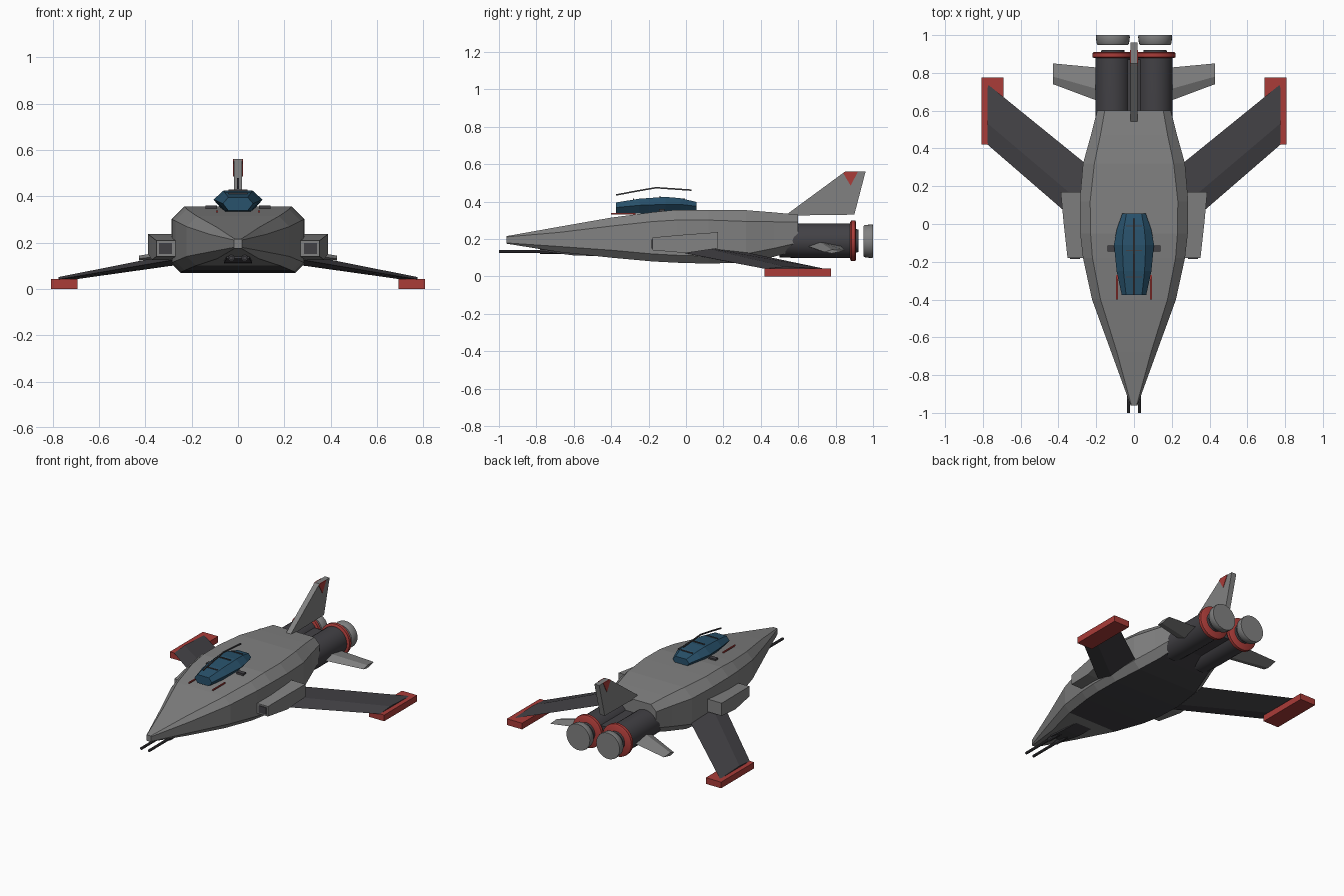
import bpy
import bmesh
import math
from mathutils import Vector

cube = bpy.data.objects.get("Cube")
if cube:
    bpy.data.objects.remove(cube, do_unlink=True)


def material(name, rgb):
    m = bpy.data.materials.new(name)
    m.use_nodes = True
    m.diffuse_color = (*rgb, 1)
    m.node_tree.nodes["Principled BSDF"].inputs["Base Color"].default_value = (*rgb, 1)
    return m


GREY = material("hull grey", (0.22, 0.22, 0.22))
DARK = material("dark grey", (0.055, 0.053, 0.06))
RED = material("red trim", (0.4, 0.045, 0.04))
BLUE = material("canopy blue", (0.022, 0.085, 0.15))


def loft(name, sections, mats, mirror=False, smooth=False, rule=None):
    """Skin a list of equal-length closed sections and cap both ends."""
    bm = bmesh.new()
    rings = [[bm.verts.new(p) for p in s] for s in sections]
    n = len(rings[0])
    for a, b in zip(rings, rings[1:]):
        for i in range(n):
            j = (i + 1) % n
            bm.faces.new((a[i], a[j], b[j], b[i]))
    bm.faces.new(rings[0])
    bm.faces.new(rings[-1])
    bmesh.ops.recalc_face_normals(bm, faces=bm.faces)
    if rule:
        for f in bm.faces:
            f.material_index = rule(f)
    me = bpy.data.meshes.new(name)
    bm.to_mesh(me)
    bm.free()
    for m in mats:
        me.materials.append(m)
    ob = bpy.data.objects.new(name, me)
    bpy.context.collection.objects.link(ob)
    if mirror:
        mod = ob.modifiers.new("mirror", "MIRROR")
        mod.use_clip = False
        mod.use_mirror_merge = False
    if smooth:
        bpy.ops.object.select_all(action="DESELECT")
        ob.select_set(True)
        bpy.context.view_layer.objects.active = ob
        bpy.ops.object.shade_smooth_by_angle(angle=math.radians(35))
    return ob


def rect(x0, x1, y, z0, z1):
    return [(x0, y, z0), (x1, y, z0), (x1, y, z1), (x0, y, z1)]


def box(name, x, y, z, mat, mirror=False):
    return loft(name, [rect(*x, yy, *z) for yy in y], [mat], mirror)


def lathe(name, x, z, profile, mat, sides=28):
    """Turn (y, radius) pairs about an axis along y, on both sides."""
    turn = [2 * math.pi * i / sides for i in range(sides)]
    return loft(name, [[(x + r * math.cos(t), y, z + r * math.sin(t)) for t in turn]
                       for y, r in profile], [mat], True, True)


def plate(name, outline, x0, x1, mat, mirror=False):
    """Slab with a (y, z) outline between two x positions."""
    return loft(name, [[(x, y, z) for y, z in outline] for x in (x0, x1)], [mat], mirror)


def octagon(y, w, zb, zt, cb, ct):
    half = [(w - cb, zb), (w, zb + cb), (w, zt - ct), (w - ct, zt)]
    return [(x, y, z) for x, z in half] + [(-x, y, z) for x, z in reversed(half)]


# Hull: chamfered sections from nose to tail, dark belly plate
hull = [(-0.96, 0.018, 0.175, 0.215, 0.004, 0.004),
        (-0.68, 0.12, 0.13, 0.265, 0.03, 0.03),
        (-0.4, 0.222, 0.1, 0.314, 0.04, 0.045),
        (-0.18, 0.27, 0.08, 0.343, 0.04, 0.05),
        (-0.05, 0.285, 0.073, 0.356, 0.04, 0.055),
        (0.12, 0.287, 0.068, 0.356, 0.04, 0.055),
        (0.32, 0.27, 0.075, 0.354, 0.045, 0.06),
        (0.47, 0.228, 0.105, 0.342, 0.045, 0.05),
        (0.6, 0.195, 0.14, 0.33, 0.04, 0.04)]
loft("hull", [octagon(*s) for s in hull], [GREY, DARK],
     rule=lambda f: int(f.normal.z < -0.9 and f.calc_center_median().y > -0.4))


# Canopy: faceted hexagonal pod
def hexagon(y, w, zb, zm, zt, inner):
    return [(inner, y, zb), (w, y, zm), (inner, y, zt),
            (-inner, y, zt), (-w, y, zm), (-inner, y, zb)]


canopy = [(-0.375, 0.065, 0.338, 0.368, 0.395, 0.042),
          (-0.25, 0.092, 0.335, 0.38, 0.415, 0.056),
          (-0.11, 0.106, 0.335, 0.385, 0.425, 0.062),
          (-0.03, 0.092, 0.34, 0.385, 0.418, 0.055),
          (0.055, 0.062, 0.345, 0.375, 0.398, 0.04)]
loft("canopy", [hexagon(*s) for s in canopy], [BLUE])

# Thin canopy ribs and the rail floating above
for k, (y, z) in enumerate([(-0.28, 0.411), (-0.14, 0.425), (-0.01, 0.415)]):
    box(f"canopy_rib_{k + 1}", (-0.042, 0.042), (y - 0.003, y + 0.003), (z - 0.004, z + 0.004), DARK)
rail = [(-0.375, 0.435), (-0.27, 0.455), (-0.16, 0.474), (0.03, 0.461)]
loft("canopy_rail", [rect(-0.004, 0.004, y, z - 0.004, z + 0.004) for y, z in rail], [DARK])
box("canopy_strut", (0.086, 0.094), (-0.4, -0.27), (0.33, 0.338), RED, True)
box("canopy_hinge", (0.09, 0.14), (-0.145, -0.115), (0.343, 0.36), DARK, True)

# Intake pods on the flanks with dark mouths
loft("side_pod", [rect(0.25, 0.352, -0.18, 0.14, 0.208),
                  rect(0.25, 0.372, 0.0, 0.125, 0.224),
                  rect(0.25, 0.388, 0.17, 0.15, 0.236)], [GREY], True)
box("pod_mouth", (0.285, 0.34), (-0.184, -0.178), (0.15, 0.198), DARK, True)


# Swept, drooping wings with red tip rails
def aerofoil(x, front, back, z, thick):
    mid = front + (back - front) * 0.35
    return [(x, front, z), (x, mid, z + thick), (x, back, z),
            (x, mid, z - thick)]


loft("wing", [aerofoil(0.22, -0.06, 0.29, 0.135, 0.026),
              aerofoil(0.775, 0.42, 0.74, 0.041, 0.01)], [DARK], True)
box("wing_tip", (0.692, 0.807), (0.42, 0.775), (0, 0.042), RED, True)

# Tailplanes
loft("tailplane", [aerofoil(0.16, 0.64, 0.825, 0.165, 0.025),
                   [(0.428, 0.74, 0.13), (0.428, 0.78, 0.143),
                    (0.428, 0.85, 0.138), (0.428, 0.78, 0.123)]], [GREY], True)

# Tail fin with red flashes
plate("tail_fin", [(0.53, 0.325), (0.85, 0.56), (0.96, 0.56), (0.9, 0.33)], -0.018, 0.018, GREY)
plate("fin_flash", [(0.84, 0.553), (0.855, 0.561), (0.92, 0.561), (0.88, 0.485)],
      0.016, 0.021, RED, True)

# Twin engines, collars, nozzles and detached exhaust discs
lathe("engine", 0.112, 0.19, [(0.5, 0.088), (0.62, 0.093), (0.89, 0.093)], DARK)
lathe("engine_collar", 0.112, 0.19, [(0.878, 0.1), (0.884, 0.109), (0.904, 0.109), (0.91, 0.1)], RED)
lathe("engine_nozzle", 0.112, 0.19, [(0.9, 0.066), (0.922, 0.06)], DARK)
lathe("exhaust_disc", 0.112, 0.188, [(0.948, 0.08), (0.956, 0.086), (0.99, 0.09), (1.0, 0.088)], GREY)
box("engine_bridge", (-0.06, 0.06), (0.55, 0.87), (0.14, 0.24), DARK)

# Chin guns under the nose
lathe("gun_barrel", 0.029, 0.133, [(-1.0, 0.009), (-0.6, 0.009)], DARK, 10)
lathe("gun_sleeve", 0.029, 0.133, [(-0.78, 0.014), (-0.55, 0.014)], DARK, 10)
loft("gun_housing", [rect(-0.05, 0.05, -0.74, 0.13, 0.165),
                     rect(-0.06, 0.06, -0.6, 0.112, 0.165),
                     rect(-0.06, 0.06, -0.45, 0.108, 0.16)], [DARK])
